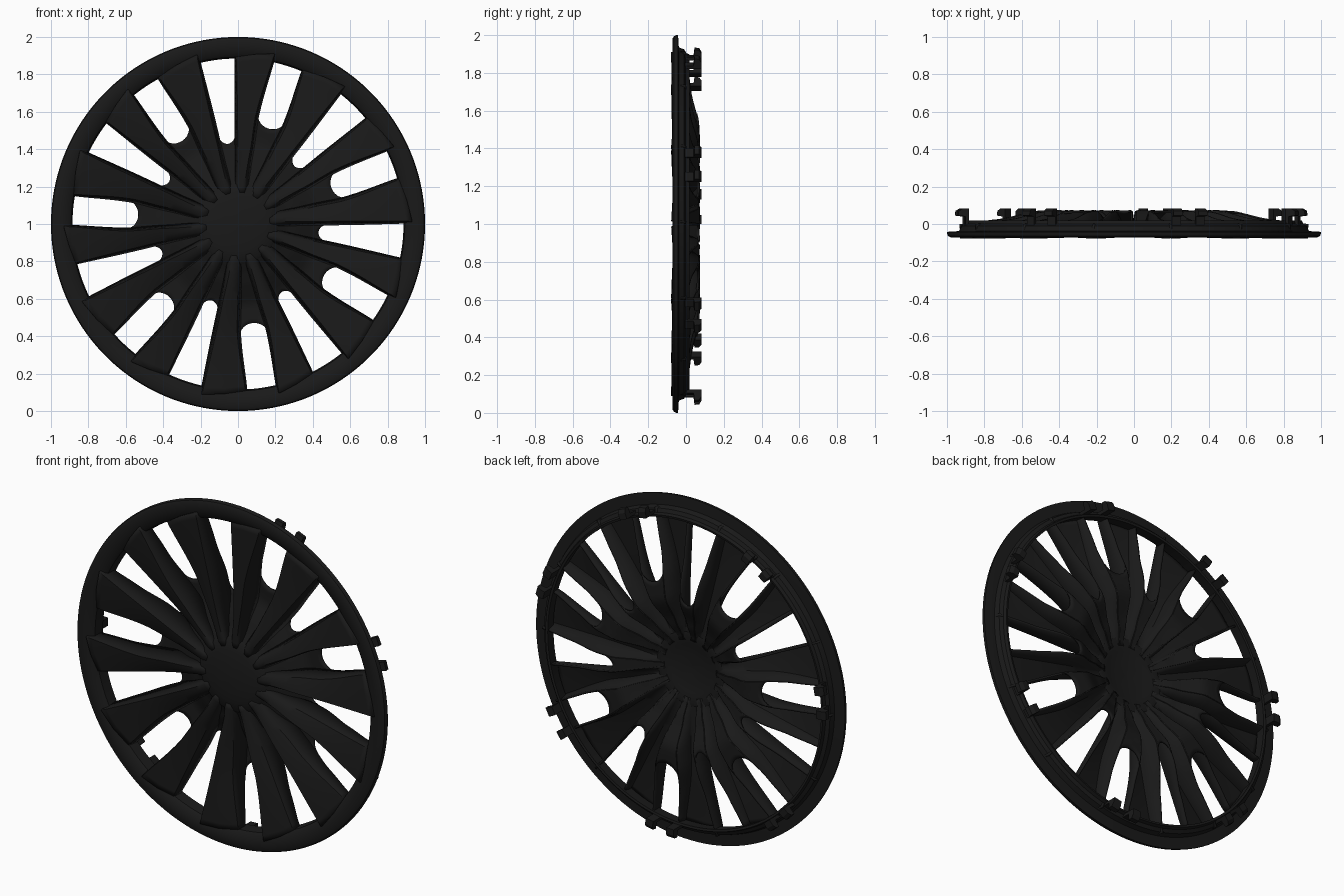
import bpy, bmesh, math

if "Cube" in bpy.data.objects:
    bpy.data.objects.remove(bpy.data.objects["Cube"])

black = bpy.data.materials.new("black_plastic")
black.diffuse_color = (0.01, 0.01, 0.01, 1)
black.use_nodes = True
black.node_tree.nodes["Principled BSDF"].inputs["Base Color"].default_value = black.diffuse_color
STEP = 360 / 7


def polar(r, deg, y):
    a = math.radians(deg)
    return (r * math.cos(a), y, 1 + r * math.sin(a))


def interp(table, r):
    # smooth interpolation through (radius, value) pairs
    if r <= table[0][0]:
        return table[0][1]
    for (r0, v0), (r1, v1) in zip(table, table[1:]):
        if r <= r1:
            t = (r - r0) / (r1 - r0)
            t = 0.5 * t + 0.5 * t * t * (3 - 2 * t)
            return v0 + (v1 - v0) * t
    return table[-1][1]


def finish(bm, name, thickness=0, angle=35):
    bmesh.ops.recalc_face_normals(bm, faces=bm.faces)
    me = bpy.data.meshes.new(name)
    bm.to_mesh(me)
    bm.free()
    ob = bpy.data.objects.new(name, me)
    bpy.context.collection.objects.link(ob)
    me.materials.append(black)
    if thickness:
        s = ob.modifiers.new("thickness", 'SOLIDIFY')
        s.thickness = thickness
        s.offset = 0
    bpy.ops.object.select_all(action='DESELECT')
    ob.select_set(True)
    bpy.context.view_layer.objects.active = ob
    bpy.ops.object.shade_smooth_by_angle(angle=math.radians(angle))
    return ob


def add_grid(bm, rows, closed=False):
    vs = [[bm.verts.new(p) for p in row] for row in rows]
    for a, b in zip(vs, vs[1:]):
        n = len(a)
        for i in range(n if closed else n - 1):
            j = (i + 1) % n
            bm.faces.new((a[i], a[j], b[j], b[i]))
    return vs


def lathe(name, profile, loop, seg=140):
    bm = bmesh.new()
    rows = [[polar(r, 360 * i / seg, y) for i in range(seg)] for r, y in profile]
    if loop:
        rows.append(rows[0])
    add_grid(bm, rows, closed=True)
    bmesh.ops.remove_doubles(bm, verts=bm.verts, dist=1e-5)
    return finish(bm, name)


# Window half angles, and depth of the pressed-back pockets along the radius
HALF_WIDE = [(0.18, 3.5), (0.35, 6.0), (0.57, 7.2), (0.9, 5.3)]
HALF_DEEP = [(0.18, 3.5), (0.35, 5.2), (0.47, 5.6), (0.9, 6.3)]
POCKET = [(0.18, -0.045), (0.28, 0.0), (0.44, 0.068), (0.54, 0.064), (0.72, 0.025), (0.9, 0.0)]
CW_FRONT = [(0.18, -0.055), (0.45, -0.065), (0.93, -0.074)]
CCW_FRONT = [(0.18, -0.05), (0.45, -0.035), (0.93, -0.05)]
WIDE, DEEP = 72.4, 97.1


def spoke_rows(cw, cw_half, ccw, ccw_half):
    rows = []
    for k in range(25):
        r = 0.17 + (0.912 - 0.17) * k / 24
        lo = cw + interp(cw_half, r)
        hi = ccw - interp(ccw_half, r)
        yb = interp(POCKET, r)
        yc, yd = interp(CW_FRONT, r), interp(CCW_FRONT, r)
        inset = interp([(0.18, 0.3), (0.45, 0.16), (0.9, 0.04)], r)
        row = []
        for t, y in ((0, yb), (inset * .75, yc + 0.12 * (yb - yc)), (inset, yc),
                     (0.5, (yc + yd) / 2 - 0.004), (1 - inset, yd),
                     (1 - inset * .75, yd + 0.12 * (yb - yd)), (1, yb)):
            slant = 0.04 * (0.5 - t) * (k / 24) ** 3
            row.append(polar(r + slant, lo + (hi - lo) * t, y))
        rows.append(row)
    return rows


def pocket_rows(mid, half, r_in):
    rows = []
    for k in range(15):
        row = []
        for j in range(13):
            v = math.sin((j / 12 - 0.5) * math.pi)
            r_end = r_in + 0.06 * (1 - math.sqrt(max(0, 1 - v * v)))
            r = 0.17 + (r_end - 0.17) * k / 14
            row.append(polar(r, mid + v * interp(half, r), interp(POCKET, r)))
        rows.append(row)
    return rows


# Tilted blades and the pockets between them, repeated seven times
spokes, pockets = bmesh.new(), bmesh.new()
for i in range(7):
    d = -STEP * i
    add_grid(spokes, spoke_rows(WIDE + d, HALF_WIDE, DEEP + d, HALF_DEEP))
    add_grid(spokes, spoke_rows(DEEP - STEP + d, HALF_DEEP, WIDE + d, HALF_WIDE))
    add_grid(pockets, pocket_rows(WIDE + d, HALF_WIDE, 0.535))
    add_grid(pockets, pocket_rows(DEEP + d, HALF_DEEP, 0.43))
finish(spokes, "spokes", 0.012)
finish(pockets, "pockets", 0.012)

# Domed hub shell
lathe("hub", [(0.0001, -0.072), (0.08, -0.07), (0.15, -0.063), (0.2, -0.052), (0.215, -0.042),
              (0.19, -0.038), (0.14, -0.05), (0.08, -0.057), (0.0001, -0.06)], False)

# Outer rim with rear seating lip
lathe("rim", [(0.885, 0.015), (0.892, -0.048), (0.905, -0.06), (0.94, -0.07), (0.98, -0.072),
              (0.995, -0.064), (1.0, -0.05), (1.0, -0.042), (0.97, -0.04), (0.935, -0.038),
              (0.925, -0.01), (0.905, 0.0), (0.898, 0.018)], True)

# Hooked retaining clips in pairs on the back of the rim
clips = bmesh.new()
hook = [(0.9, -0.02), (0.918, -0.02), (0.918, 0.04), (0.958, 0.045), (0.955, 0.07),
        (0.935, 0.082), (0.9, 0.082)]
for i in range(7):
    for off in (-4.2, 4.2):
        a = 71.5 - STEP * i + off
        side = [[clips.verts.new(polar(r, a + s * 1.5, y)) for r, y in hook] for s in (-1, 1)]
        clips.faces.new(side[0])
        clips.faces.new(side[1][::-1])
        for j in range(len(hook)):
            k = (j + 1) % len(hook)
            clips.faces.new((side[0][j], side[1][j], side[1][k], side[0][k]))
finish(clips, "clips", angle=20)
